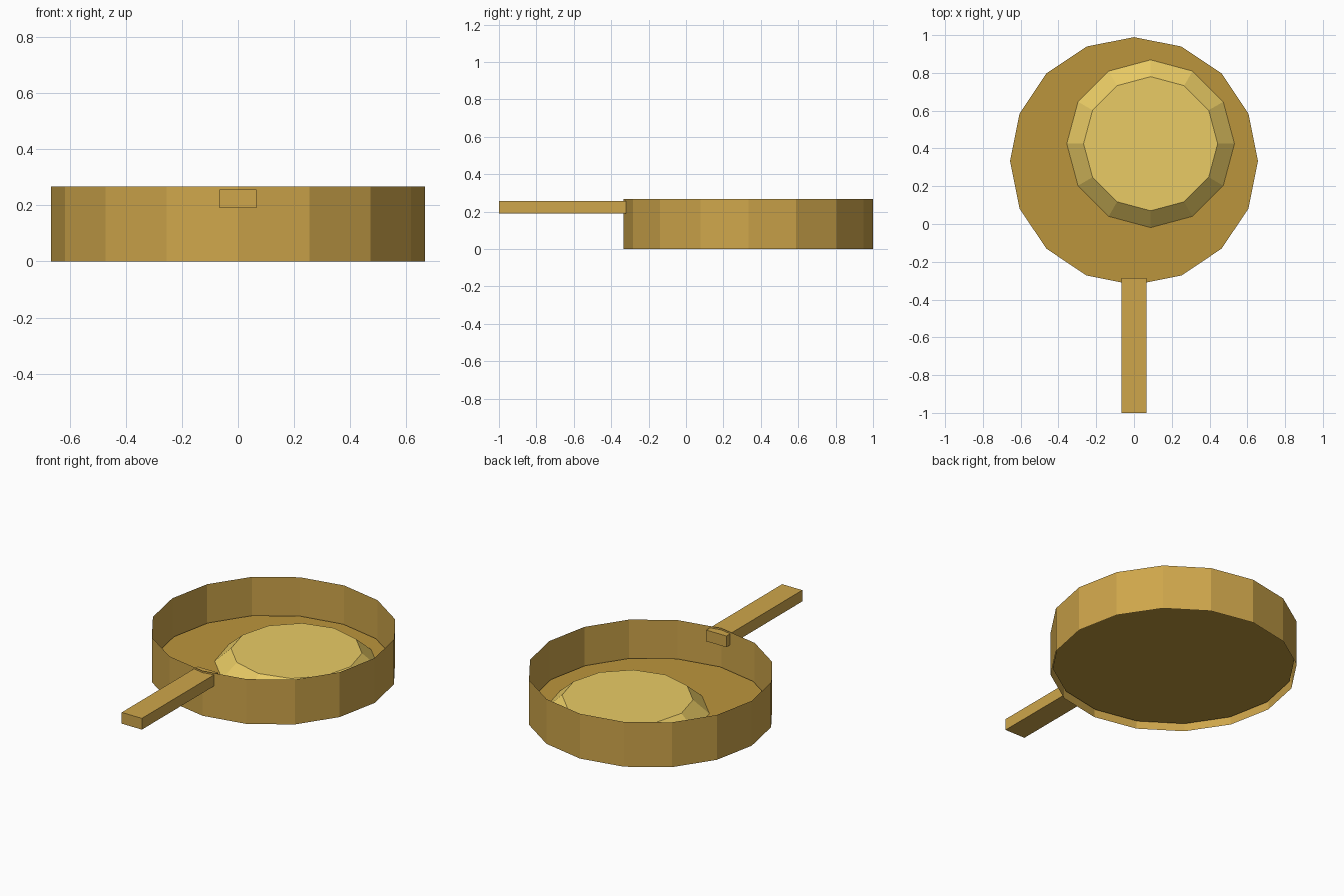
import bpy

if "Cube" in bpy.data.objects:
    bpy.data.objects.remove(bpy.data.objects["Cube"])

PAN_Y = 1 / 3      # centre of the pan body
FLOOR_Z = 0.041


def material(name, color):
    mat = bpy.data.materials.new(name)
    mat.diffuse_color = (*color, 1)
    mat.use_nodes = True
    mat.node_tree.nodes["Principled BSDF"].inputs["Base Color"].default_value = mat.diffuse_color
    return mat


def finish(name, mat):
    obj = bpy.context.object
    obj.name = name
    obj.data.materials.append(mat)
    return obj


wall_mat = material("golden", (0.62, 0.38, 0.07))
floor_mat = material("dark_golden", (0.50, 0.30, 0.045))
food_mat = material("light_golden", (0.82, 0.60, 0.13))

# Thin open wall of the pan, 16 sides
bpy.ops.mesh.primitive_cylinder_add(vertices=16, radius=2 / 3, depth=0.267,
                                    end_fill_type='NOTHING', location=(0, PAN_Y, 0.1335))
finish("pan_wall", wall_mat)

# Raised floor disc, slightly smaller than the wall
bpy.ops.mesh.primitive_circle_add(vertices=16, radius=0.656, fill_type='NGON',
                                  location=(0, PAN_Y, FLOOR_Z))
finish("pan_floor", floor_mat)

# Off-centre tapered disc of food lying on the floor
food_height = 0.079
bpy.ops.mesh.primitive_cone_add(vertices=12, radius1=0.444, radius2=0.355, depth=food_height,
                                location=(0.088, 0.425, FLOOR_Z + 0.001 + food_height / 2))
finish("food_disc", food_mat)

# Straight handle that pokes through the wall
y0, y1, z0, z1 = -1.0, -0.285, 0.19, 0.257
bpy.ops.mesh.primitive_cube_add(size=1, location=(0, (y0 + y1) / 2, (z0 + z1) / 2))
handle = finish("handle", wall_mat)
handle.scale = (0.133, y1 - y0, z1 - z0)
